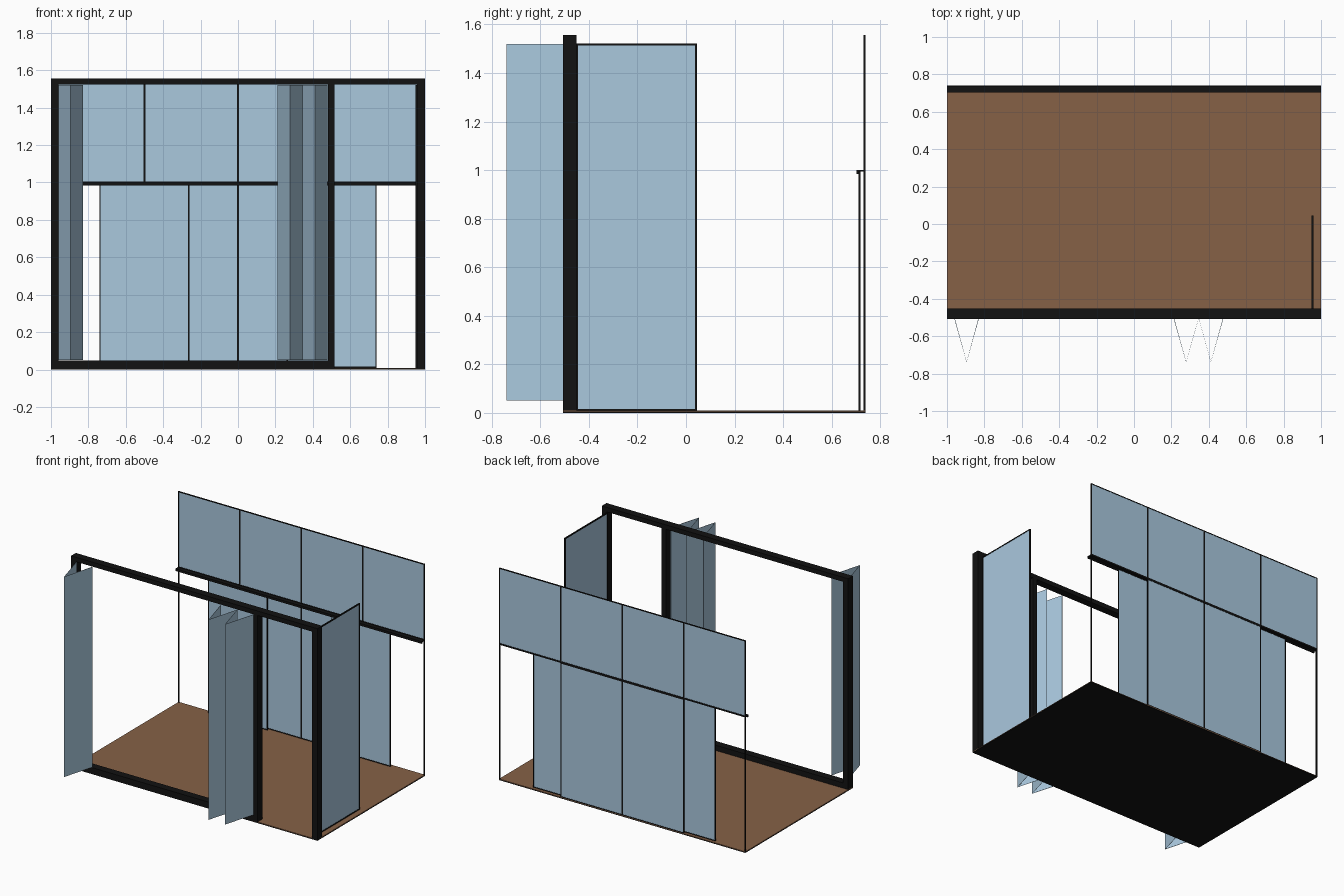
import bpy, bmesh
from mathutils import Vector

if "Cube" in bpy.data.objects:
    bpy.data.objects.remove(bpy.data.objects["Cube"])


def material(name, rgb):
    m = bpy.data.materials.new(name)
    m.diffuse_color = (*rgb, 1)
    m.use_nodes = True
    m.node_tree.nodes["Principled BSDF"].inputs["Base Color"].default_value = m.diffuse_color
    return m


BLACK = material("black_metal", (0.006, 0.006, 0.006))
GLASS = material("blue_glass", (0.40, 0.58, 0.73))
BROWN = material("brown_floor", (0.24, 0.12, 0.062))


def box(name, lo, hi, mat):
    """Axis-aligned box between two corners."""
    lo, hi = Vector(lo), Vector(hi)
    bm = bmesh.new()
    bmesh.ops.create_cube(bm, size=1)
    for v in bm.verts:
        v.co = (lo + hi) / 2 + v.co * (hi - lo)
    me = bpy.data.meshes.new(name)
    bm.to_mesh(me)
    bm.free()
    me.materials.append(mat)
    ob = bpy.data.objects.new(name, me)
    bpy.context.collection.objects.link(ob)
    return ob


def framed_pane(name, lo, hi, flat, w=0.006):
    """Glass pane with a thin frame; flat is the thin axis (0 = x, 1 = y)."""
    a = 1 - flat                                  # horizontal in-plane axis
    glo, ghi = list(lo), list(hi)
    glo[flat] += 0.002
    ghi[flat] -= 0.002
    for ax in (a, 2):
        glo[ax] += w
        ghi[ax] -= w
    box(name + "_glass", glo, ghi, GLASS)
    for ax, tag in ((a, "stile"), (2, "rail")):
        l1, h1, l2, h2 = list(lo), list(hi), list(lo), list(hi)
        h1[ax] = lo[ax] + w
        l2[ax] = hi[ax] - w
        if ax == 2:                               # rails fit between stiles
            for l, h in ((l1, h1), (l2, h2)):
                l[a] += w
                h[a] -= w
        box(f"{name}_{tag}_1", l1, h1, BLACK)
        box(f"{name}_{tag}_2", l2, h2, BLACK)


def folding_screen(name, path, z0, z1, t=0.003):
    """Zigzag of glass leaves following a plan path."""
    me = bpy.data.meshes.new(name)
    bm = bmesh.new()
    cols = [(bm.verts.new((x, y, z0)), bm.verts.new((x, y, z1))) for x, y in path]
    for (a, b), (c, d) in zip(cols, cols[1:]):
        bm.faces.new((a, c, d, b))
    bm.to_mesh(me)
    bm.free()
    me.materials.append(GLASS)
    ob = bpy.data.objects.new(name, me)
    bpy.context.collection.objects.link(ob)
    mod = ob.modifiers.new("thickness", "SOLIDIFY")
    mod.thickness = t
    mod.offset = 0


Y0, Y1, YB, TOP = -0.507, -0.452, 0.74, 1.557

# Floor: dark base with a brown deck
box("floor_base", (-1, Y0, 0), (1, YB, 0.005), BLACK)
box("floor_deck", (-1, Y0, 0.005), (1, YB, 0.009), BROWN)

# Front frame
for name, x0, x1 in (("left_post", -1, -0.96), ("middle_post", 0.48, 0.515),
                     ("right_post", 0.957, 1)):
    box(name, (x0, Y0, 0), (x1, Y1, 1.524), BLACK)
box("front_top_beam", (-1, Y0, 1.524), (1, Y1, TOP), BLACK)
box("front_bottom_track", (-0.96, Y0, 0), (0.48, Y1, 0.048), BLACK)

# Folding leaves bunched at both ends of the opening
folding_screen("left_folding_leaves",
               [(-0.96, -0.503), (-0.895, -0.738), (-0.83, -0.503)], 0.05, 1.52)
folding_screen("right_folding_leaves",
               [(0.213, -0.503), (0.279, -0.738), (0.346, -0.503),
                (0.411, -0.738), (0.477, -0.503)], 0.05, 1.52)

# Open hinged door, swung inwards at the right post
framed_pane("open_door", (0.950, Y1, 0.009), (0.959, 0.045, 1.522), 0, 0.008)

# Back wall: four upper panes and two fixed lower panes
for i in range(4):
    x = -1 + i * 0.5
    framed_pane(f"upper_pane_{i + 1}", (x, 0.732, 1.0), (x + 0.5, YB, TOP), 1)
for i, x in enumerate((-0.5, 0)):
    framed_pane(f"fixed_pane_{i + 1}", (x, 0.732, 0.009), (x + 0.5, YB, 0.995), 1)

# Sliding panes, half open
for side, x in (("left", -0.74), ("right", 0.26)):
    framed_pane(f"{side}_sliding_pane", (x, 0.711, 0.009), (x + 0.48, 0.719, 0.994), 1)

# Back corner posts and sliding rail
for side, x in (("left", -1), ("right", 0.992)):
    box(f"{side}_back_post", (x, 0.732, 0), (x + 0.008, YB, 0.995), BLACK)
box("slide_rail", (-1, 0.702, 0.994), (1, YB, 1.001), BLACK)
box("slide_rail_lip", (-1, 0.702, 0.984), (1, 0.710, 0.994), BLACK)
